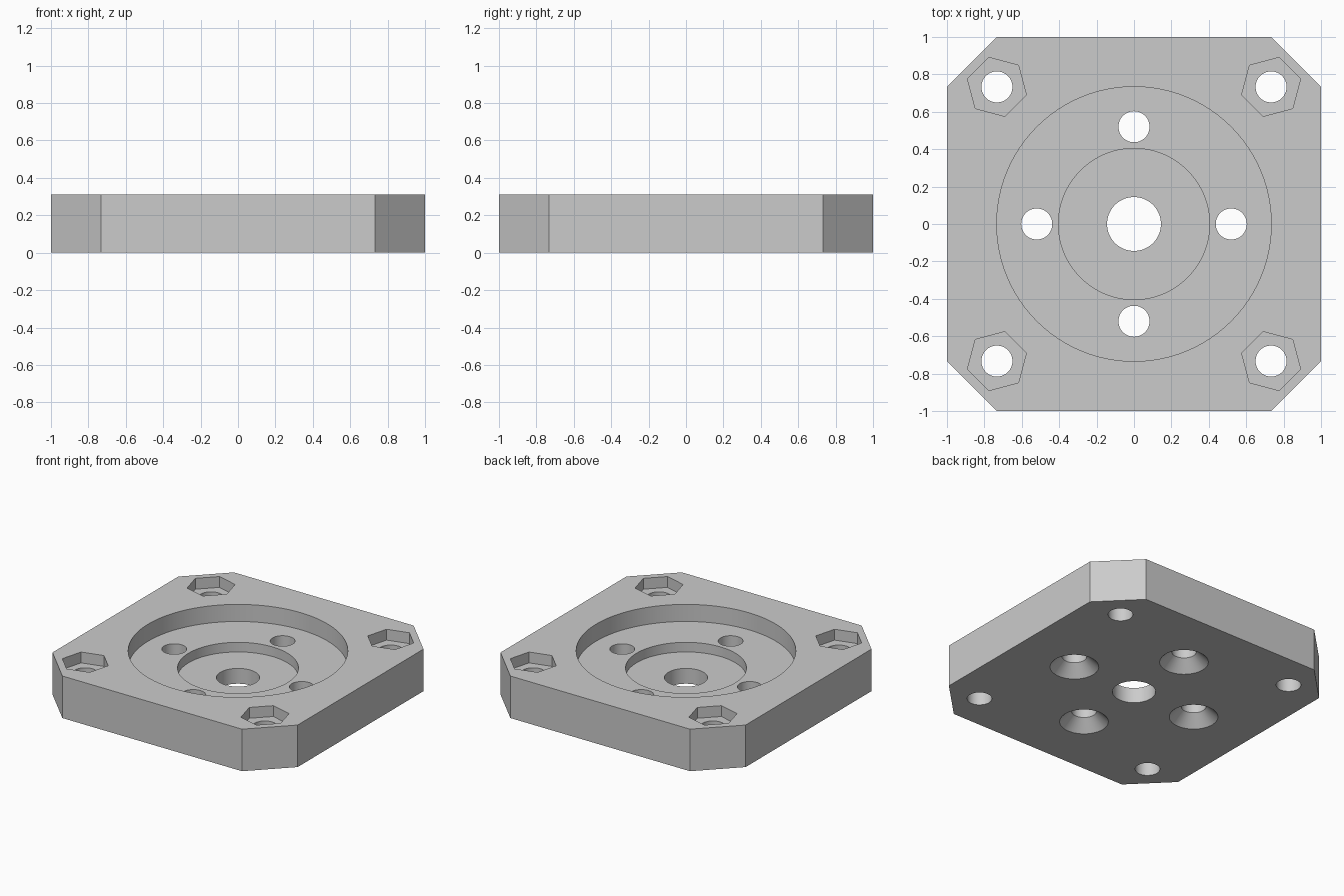
import bpy, bmesh
from math import cos, sin, pi, radians

cube = bpy.data.objects.get("Cube")
if cube:
    bpy.data.objects.remove(cube, do_unlink=True)

HEIGHT, HALF, FLAT = 0.31, 1.0, 0.733
CORNER, SCREW, BORE = 0.733, 0.52, 0.083
POCKET_Z, RECESS_Z, HEX_Z = 0.184, 0.113, 0.23

grey = bpy.data.materials.new("light_grey")
grey.use_nodes = True
colour = (0.6, 0.6, 0.6, 1)
grey.diffuse_color = colour
grey.node_tree.nodes["Principled BSDF"].inputs["Base Color"].default_value = colour


def make_object(name, rings):
    """Solid skinned over stacked rings of points, capped at both ends."""
    bm = bmesh.new()
    loops = [[bm.verts.new(p) for p in ring] for ring in rings]
    count = len(loops[0])
    for low, high in zip(loops, loops[1:]):
        for i in range(count):
            j = (i + 1) % count
            bm.faces.new((low[i], low[j], high[j], high[i]))
    bm.faces.new(loops[0][::-1])
    bm.faces.new(loops[-1])
    bmesh.ops.recalc_face_normals(bm, faces=bm.faces[:])
    mesh = bpy.data.meshes.new(name)
    bm.to_mesh(mesh)
    bm.free()
    obj = bpy.data.objects.new(name, mesh)
    obj.data.materials.append(grey)
    bpy.context.collection.objects.link(obj)
    return obj


def cut(name, profile, x=0, y=0, sides=48, phase=0.0):
    """Cut a turned (radius, z) profile out of the plate."""
    angles = [phase + 2 * pi * i / sides for i in range(sides)]
    cutter = make_object(name, [[(x + r * cos(a), y + r * sin(a), z) for a in angles]
                                for r, z in profile])
    cutter.hide_render = True
    mod = plate.modifiers.new(name, "BOOLEAN")
    mod.operation, mod.solver, mod.object = "DIFFERENCE", "EXACT", cutter
    bpy.ops.object.modifier_apply(modifier=name)
    bpy.data.objects.remove(cutter, do_unlink=True)


# Square plate with chamfered corners
outline = [(HALF, -FLAT), (HALF, FLAT), (FLAT, HALF), (-FLAT, HALF),
           (-HALF, FLAT), (-HALF, -FLAT), (-FLAT, -HALF), (FLAT, -HALF)]
plate = make_object("mounting_plate", [[(x, y, z) for x, y in outline] for z in (0, HEIGHT)])
bpy.ops.object.select_all(action="DESELECT")
plate.select_set(True)
bpy.context.view_layer.objects.active = plate

# Stepped round pocket with central shaft hole
cut("stepped_pocket", [(0.144, -0.1), (0.144, RECESS_Z), (0.404, RECESS_Z),
                       (0.404, POCKET_Z), (0.734, POCKET_Z), (0.734, 0.5)], sides=96)

for k in range(4):
    # Screw holes countersunk from below
    a = k * pi / 2
    cut("countersunk_hole", [(0.183, -0.02), (BORE, 0.08), (BORE, 0.25)],
        SCREW * cos(a), SCREW * sin(a))
    # Corner bolt holes with hexagonal nut pockets
    x, y = (CORNER * 2 ** 0.5 * f(a + pi / 4) for f in (cos, sin))
    cut("bolt_hole", [(BORE, -0.1), (BORE, 0.4)], x, y)
    cut("nut_pocket", [(0.163, HEX_Z), (0.163, 0.4)], x, y, 6, a + radians(15))

bpy.ops.object.shade_smooth_by_angle(angle=radians(30))
